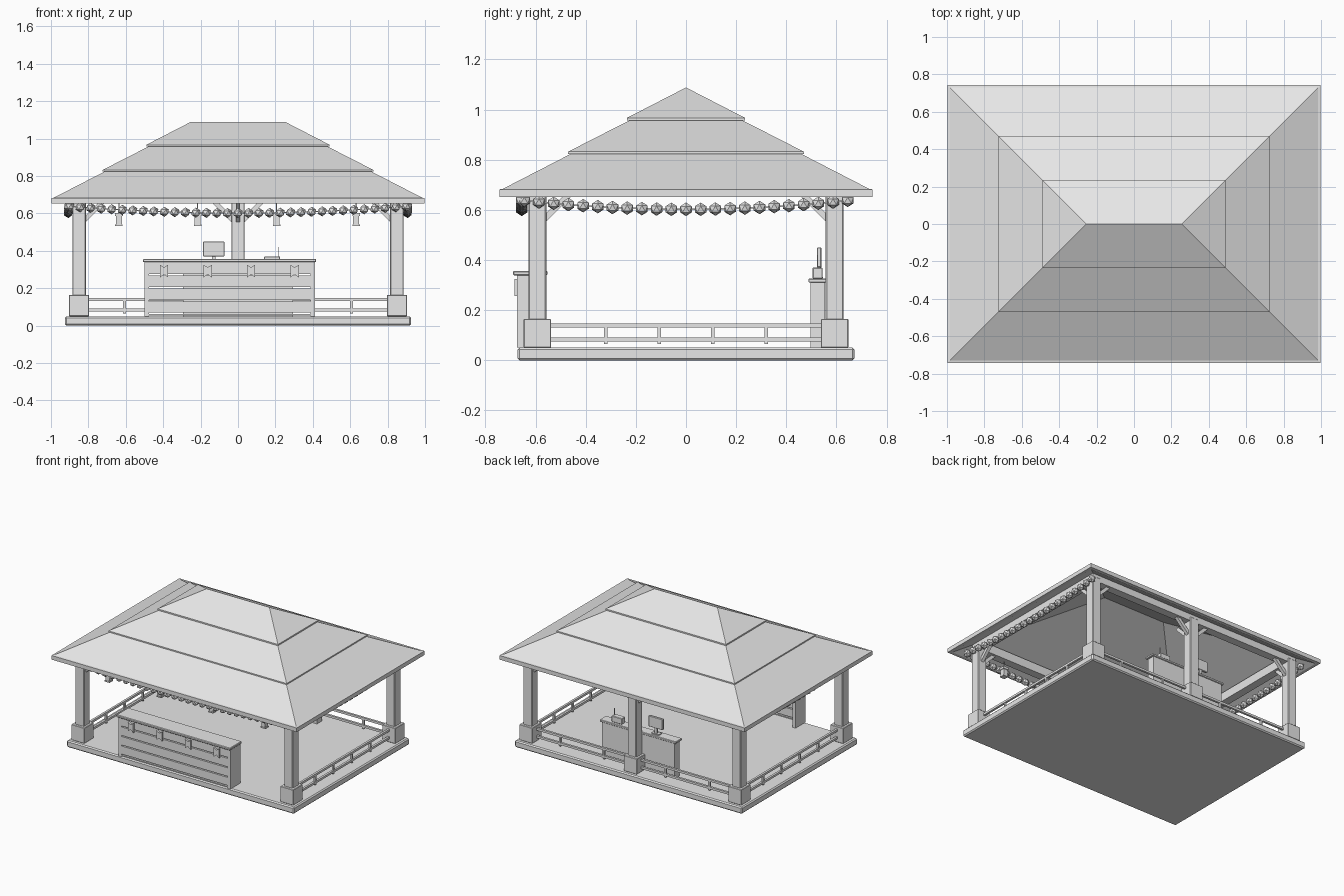
import bpy, bmesh, math
from mathutils import Vector, Matrix

cube = bpy.data.objects.get("Cube")
if cube:
    bpy.data.objects.remove(cube, do_unlink=True)

grey = bpy.data.materials.new("plain_grey")
grey.use_nodes = True
GREY = (0.8, 0.8, 0.8, 1)
grey.diffuse_color = GREY
grey.node_tree.nodes["Principled BSDF"].inputs["Base Color"].default_value = GREY


def finish(name, bm, bevel=0):
    bmesh.ops.recalc_face_normals(bm, faces=bm.faces)
    mesh = bpy.data.meshes.new(name)
    bm.to_mesh(mesh)
    bm.free()
    mesh.materials.append(grey)
    obj = bpy.data.objects.new(name, mesh)
    bpy.context.collection.objects.link(obj)
    if bevel:
        mod = obj.modifiers.new("bevel", 'BEVEL')
        mod.width, mod.segments = bevel, 1
    return obj


def add_box(bm, x, y, z):
    """Box from (low, high) ranges."""
    size = Matrix.Diagonal((x[1] - x[0], y[1] - y[0], z[1] - z[0], 1))
    mid = Matrix.Translation((sum(x) / 2, sum(y) / 2, sum(z) / 2))
    bmesh.ops.create_cube(bm, size=1, matrix=mid @ size)


def boxes(name, ranges, bevel=0):
    bm = bmesh.new()
    for r in ranges:
        add_box(bm, *r)
    return finish(name, bm, bevel)


def around(c, half):
    return (c - half, c + half)


def add_bar(bm, a, b, thick):
    """Square bar between two points."""
    a, b = Vector(a), Vector(b)
    d = b - a
    rot = d.to_track_quat('Z', 'Y').to_matrix().to_4x4()
    bmesh.ops.create_cube(bm, size=1, matrix=Matrix.Translation((a + b) / 2) @ rot
                          @ Matrix.Diagonal((thick, thick, d.length, 1)))


PX, PY = 0.85, 0.593
FLOOR, EAVE = 0.05, 0.652

# Floor slab
boxes("floor_base", [((-0.925, 0.925), (-0.672, 0.672), (0, FLOOR))], 0.008)

# Posts on square pedestals: four corners and the middle of the back
spots = [(sx * PX, sy * PY) for sx in (-1, 1) for sy in (-1, 1)] + [(0, PY)]
boxes("pedestals", [(around(x, 0.053), around(y, 0.055), (FLOOR, 0.165)) for x, y in spots], 0.003)
boxes("posts", [(around(x, 0.036), around(y, 0.036), (0.16, 0.68)) for x, y in spots], 0.005)

# Diagonal braces under the eaves
bm = bmesh.new()
for x, y in spots:
    ways = [(-math.copysign(1, x), 0), (0, -math.copysign(1, y))] if x else [(1, 0), (-1, 0), (0, -1)]
    for dx, dy in ways:
        add_bar(bm, (x + dx * 0.025, y + dy * 0.025, 0.56),
                (x + dx * 0.135, y + dy * 0.135, 0.67), 0.024)
finish("braces", bm)

# Ring beams on top of the posts
beams = [(around(0, PX + 0.03), around(s * PY, 0.03), (EAVE, 0.715)) for s in (-1, 1)]
beams += [(around(s * PX, 0.03), around(0, PY), (EAVE, 0.715)) for s in (-1, 1)]
boxes("ring_beams", beams)

# Hollow hipped roof in three stepped tiers, lofted through rectangular rings
rings = [(0.255, 0.0, 1.02), (0.975, 0.72, EAVE), (0.998, 0.743, EAVE), (0.998, 0.743, 0.682),
         (0.985, 0.73, 0.684), (0.715, 0.46, 0.823), (0.725, 0.47, 0.823), (0.725, 0.47, 0.832),
         (0.48, 0.225, 0.957), (0.49, 0.235, 0.957), (0.49, 0.235, 0.967), (0.255, 0.0, 1.088)]
bm = bmesh.new()
loops = []
for hx, hy, z in rings:
    corners = [(-1, -1), (1, -1), (1, 1), (-1, 1)]
    loops.append([bm.verts.new((sx * hx, sy * hy, z)) for sx, sy in corners])
for low, high in zip(loops, loops[1:]):
    for i in range(4):
        j = (i + 1) % 4
        bm.faces.new((low[i], low[j], high[j], high[i]))
bmesh.ops.remove_doubles(bm, verts=bm.verts, dist=0.0001)
finish("roof", bm)

# Low railings along the sides and the back
rails = []
for z in (0.083, 0.139):
    zr = around(z, 0.008)
    rails += [(around(s * PX, 0.008), around(0, PY - 0.05), zr) for s in (-1, 1)]
    rails.append((around(0, PX - 0.05), around(PY, 0.008), zr))
for s in (-1, 1):
    rails += [(around(s * PX, 0.007), around(y, 0.007), (0.065, 0.14)) for y in (-0.321, -0.107, 0.107, 0.321)]
    rails += [(around(s * x, 0.007), around(PY, 0.007), (0.065, 0.14)) for x in (0.25, 0.607)]
boxes("railings", rails)

# Front counter: end panels, slats with gaps and a top
boxes("counter_ends", [((x, x + 0.024), (-0.675, -0.56), (FLOOR, 0.34)) for x in (-0.5, 0.387)])
edges = [FLOOR, 0.065, 0.132, 0.202, 0.272, 0.344]
boxes("counter_slats", [((-0.478, 0.389), (-0.672, -0.652), (a + 0.004, b - 0.004))
                        for a, b in zip(edges, edges[1:])])
boxes("counter_top", [((-0.508, 0.418), (-0.69, -0.552), (0.339, 0.357))], 0.004)

# Notched pennants on the front counter
bm = bmesh.new()
outline = [(-0.022, 0.325), (0, 0.312), (0.022, 0.325), (0.022, 0.257), (0, 0.275), (-0.022, 0.257)]
for cx in (-0.395, -0.162, 0.07, 0.303):
    front, back = [[bm.verts.new((cx + x, y, z)) for x, z in outline] for y in (-0.685, -0.672)]
    n = len(outline)
    for side in (front, back):
        bm.faces.new((side[0], side[1], side[4], side[5]))
        bm.faces.new((side[1], side[2], side[3], side[4]))
    for i in range(n):
        j = (i + 1) % n
        bm.faces.new((front[i], front[j], back[j], back[i]))
finish("pennants", bm)

# Back counter with a screen and a small radio
boxes("back_counter", [((-0.295, 0.295), (0.497, 0.555), (FLOOR, 0.31))])
boxes("back_counter_top", [((-0.31, 0.31), (0.488, 0.562), (0.31, 0.326))], 0.003)
boxes("screen", [((-0.187, -0.072), (0.522, 0.54), (0.37, 0.45))], 0.003)
boxes("screen_stand", [(around(-0.13, 0.01), (0.524, 0.538), (0.33, 0.38)),
                       (around(-0.13, 0.03), (0.508, 0.546), (0.326, 0.333))])
boxes("radio", [((0.14, 0.225), (0.505, 0.545), (0.326, 0.37))], 0.003)
boxes("radio_aerial", [(around(0.215, 0.002), around(0.525, 0.002), (0.365, 0.42))])


# Sagging strings of round lights along the front and both sides
def light_string(name, start, end, count):
    a, b = Vector(start), Vector(end)
    bm = bmesh.new()
    last = None
    for i in range(count):
        t = i / (count - 1)
        p = a.lerp(b, t)
        p.z -= 0.036 * 4 * t * (1 - t)
        bmesh.ops.create_icosphere(bm, subdivisions=1, radius=0.027, matrix=Matrix.Translation(p))
        if last:
            add_bar(bm, last, p, 0.006)
        last = p
    finish(name, bm)


light_string("front_lights", (-0.9, -0.655, 0.638), (0.9, -0.655, 0.638), 33)
for side, s in (("left", 1), ("right", -1)):
    light_string(side + "_lights", (s * 0.907, -0.645, 0.638), (s * 0.907, 0.645, 0.638), 23)

# Small hanging lanterns behind the front lights
bm = bmesh.new()
for x in (-0.637, -0.216, 0.206, 0.632):
    add_box(bm, around(x, 0.003), around(-PY, 0.003), (0.6, EAVE + 0.01))
    add_box(bm, around(x, 0.016), around(-PY, 0.016), (0.54, 0.59))
    add_box(bm, around(x, 0.021), around(-PY, 0.021), (0.585, 0.602))
    add_box(bm, around(x, 0.02), around(-PY, 0.02), (0.532, 0.541))
finish("lanterns", bm)
